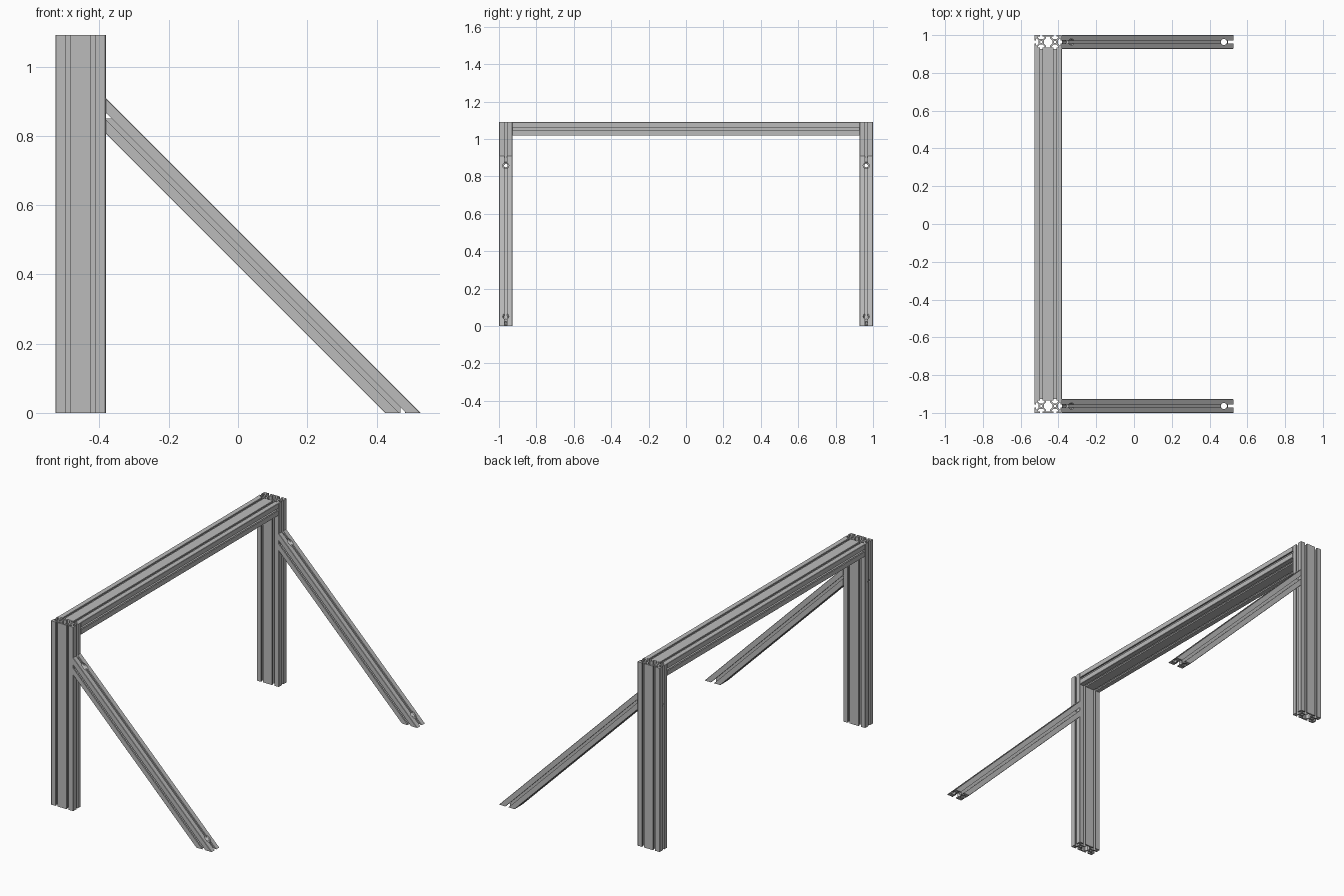
import bpy, bmesh, math
from mathutils import Vector

cube = bpy.data.objects.get("Cube")
if cube:
    bpy.data.objects.remove(cube, do_unlink=True)

MM = 2 / 1100                      # all sizes below are millimetres
CELL, LENGTH, HEIGHT, WIDTH = 40, 1100, 600, 580
X, Y, Z = Vector((1, 0, 0)), Vector((0, 1, 0)), Vector((0, 0, 1))

metal = bpy.data.materials.new("brushed grey aluminium")
metal.use_nodes = True
grey = (0.5, 0.5, 0.5, 1)
metal.diffuse_color = grey
metal.node_tree.nodes["Principled BSDF"].inputs["Base Color"].default_value = grey

# T-slot: (distance along the face, depth), one half
HALF_SLOT = [(4, 0), (4, 4.5), (10, 4.5), (10, 6.5), (4.5, 12)]
SLOT = [(-s, d) for s, d in HALF_SLOT] + HALF_SLOT[::-1]


def outline(cells):
    """Outer loop of a slotted bar that is a number of cells wide."""
    half_w, half_h = cells * CELL / 2, CELL / 2
    long_slots = [(i - (cells - 1) / 2) * CELL for i in range(cells)]
    pts = []
    for k in range(4):
        a = k * math.pi / 2
        t = Vector((round(math.cos(a)), round(math.sin(a))))
        n = Vector((t.y, -t.x))
        run, out = (half_w, half_h) if k % 2 == 0 else (half_h, half_w)
        pts.append(n * out - t * (run - 1))
        for c in (long_slots if k % 2 == 0 else [0]):
            pts += [t * (c + s) + n * (out - d) for s, d in SLOT]
        pts.append(n * out + t * (run - 1))
    return pts


def hollows(cells):
    """Round bores, plus the eight-sided chamber between two cells."""
    loops = []
    for i in range(cells):
        c = (i - (cells - 1) / 2) * CELL
        ring = [j * math.tau / 16 for j in range(16)]
        loops.append([Vector((c + 3.5 * math.cos(a), 3.5 * math.sin(a))) for a in ring])
    if cells == 2:
        side = [(12, -4.5), (12, 4.5), (6, 10.5), (6, 15.5)]
        quad = [(6, -15.5), (6, -10.5)] + side
        loops.append([Vector(p) for p in quad] + [Vector((-x, -y)) for x, y in quad])
    return loops


def make_object(name, bm):
    bmesh.ops.recalc_face_normals(bm, faces=bm.faces)
    mesh = bpy.data.meshes.new(name)
    bm.to_mesh(mesh)
    bm.free()
    mesh.materials.append(metal)
    obj = bpy.data.objects.new(name, mesh)
    bpy.context.collection.objects.link(obj)
    return obj


def bar(name, cells, origin, u, v, axis, start, end):
    """Run the profile along axis between two (point, normal) end planes."""
    bm = bmesh.new()
    for loop in [outline(cells)] + hollows(cells):
        vs = [bm.verts.new((p.x, p.y, 0)) for p in loop]
        for a, b in zip(vs, vs[1:] + vs[:1]):
            bm.edges.new((a, b))
    bmesh.ops.triangle_fill(bm, use_beauty=True, edges=bm.edges[:], normal=Z)
    bmesh.ops.dissolve_limit(bm, angle_limit=0.01, verts=bm.verts[:], edges=[])
    ext = bmesh.ops.extrude_face_region(bm, geom=bm.faces[:], use_keep_orig=True)
    far = {g for g in ext["geom"] if isinstance(g, bmesh.types.BMVert)}
    for vert in bm.verts:
        point, normal = end if vert in far else start
        base = origin + u * vert.co.x + v * vert.co.y
        vert.co = (base + axis * ((point - base).dot(normal) / axis.dot(normal))) * MM
    bmesh.ops.triangulate(bm, faces=[f for f in bm.faces if len(f.verts) > 4])
    return make_object(name, bm)


def drill(obj, centre, axis, radius, length):
    """Cut a round screw hole and bake it into the mesh."""
    bm = bmesh.new()
    rot = axis.to_track_quat('Z', 'Y').to_matrix().to_4x4()
    rot.translation = centre * MM
    bmesh.ops.create_cone(bm, cap_ends=True, segments=20, radius1=radius * MM,
                          radius2=radius * MM, depth=length * MM, matrix=rot)
    cutter = make_object("hole_cutter", bm)
    cutter.hide_render = True
    mod = obj.modifiers.new("hole", 'BOOLEAN')
    mod.operation, mod.solver, mod.object = 'DIFFERENCE', 'EXACT', cutter
    graph = bpy.context.evaluated_depsgraph_get()
    baked = bpy.data.meshes.new_from_object(obj.evaluated_get(graph))
    obj.modifiers.clear()
    obj.data = baked
    bpy.data.objects.remove(cutter, do_unlink=True)


post_x = -WIDTH / 2 + CELL             # centre of each double-width post
face_x = post_x + CELL                 # post face that the brace meets
foot_x = WIDTH / 2 - CELL / math.sqrt(2)
brace_z = foot_x - face_x              # 45 degree brace
down = Vector((1, 0, -1)).normalized()
up = Vector((1, 0, 1)).normalized()

for label, sign in (("front", -1), ("back", 1)):
    y = sign * (LENGTH - CELL) / 2
    # Upright post
    post = bar(label + "_post", 2, Vector((post_x, y, 0)), X, Y, Z,
               (Vector(), Z), (Z * HEIGHT, Z))
    # Diagonal brace, mitred against the post and the floor
    top = Vector((face_x, y, brace_z))
    foot = Vector((foot_x, y, 0))
    brace = bar(label + "_brace", 1, top, up, Y, down, (top, X), (foot, Z))
    # Screw holes
    drill(post, Vector((post_x, y, brace_z)), X, 5, 100)
    drill(brace, top, X, 9, 100)
    drill(brace, foot, Z, 9, 100)

# Top beam between the posts
inner = Y * (LENGTH / 2 - CELL)
bar("top_beam", 2, Vector((post_x, 0, HEIGHT - CELL / 2)), X, Z, Y,
    (-inner, Y), (inner, Y))
